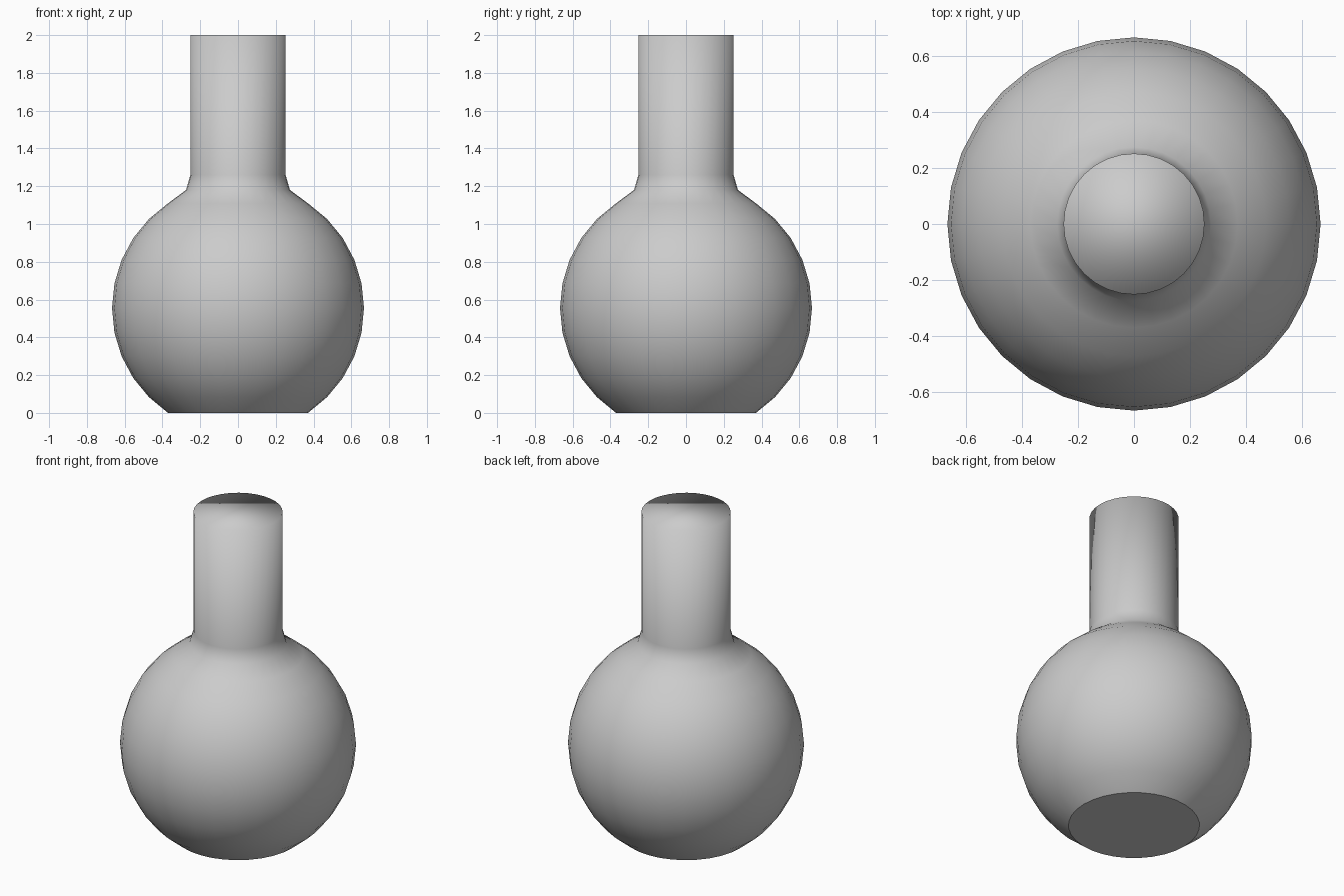
import bpy, bmesh
from math import pi, sin, cos

if "Cube" in bpy.data.objects:
    bpy.data.objects.remove(bpy.data.objects["Cube"])

SEGMENTS = 32
RADIUS, CENTRE_Z = 0.667, 0.555

# Profile from base to lip: 16-step globe, small flare, straight neck
profile = []
for k in range(-5, 6):
    a = k * pi / 16
    profile.append((RADIUS * cos(a), CENTRE_Z + RADIUS * sin(a)))
profile[0] = (profile[0][0], 0.0)
profile += [(0.275, 1.18), (0.252, 1.26), (0.252, 2.0)]

bm = bmesh.new()
rings = []
for r, z in profile:
    rings.append([bm.verts.new((r * cos(2 * pi * i / SEGMENTS),
                                r * sin(2 * pi * i / SEGMENTS), z))
                  for i in range(SEGMENTS)])

# Walls of the globe and neck
for low, high in zip(rings, rings[1:]):
    for i in range(SEGMENTS):
        j = (i + 1) % SEGMENTS
        bm.faces.new((low[i], low[j], high[j], high[i])).smooth = True

# Softly shaded neck cap, crisp flat base
bm.faces.new(rings[-1]).smooth = True
base = bm.faces.new(rings[0][::-1])
for edge in base.edges:
    edge.smooth = False

mesh = bpy.data.meshes.new("flask")
bm.to_mesh(mesh)
bm.free()
bpy.context.collection.objects.link(bpy.data.objects.new("flask", mesh))
